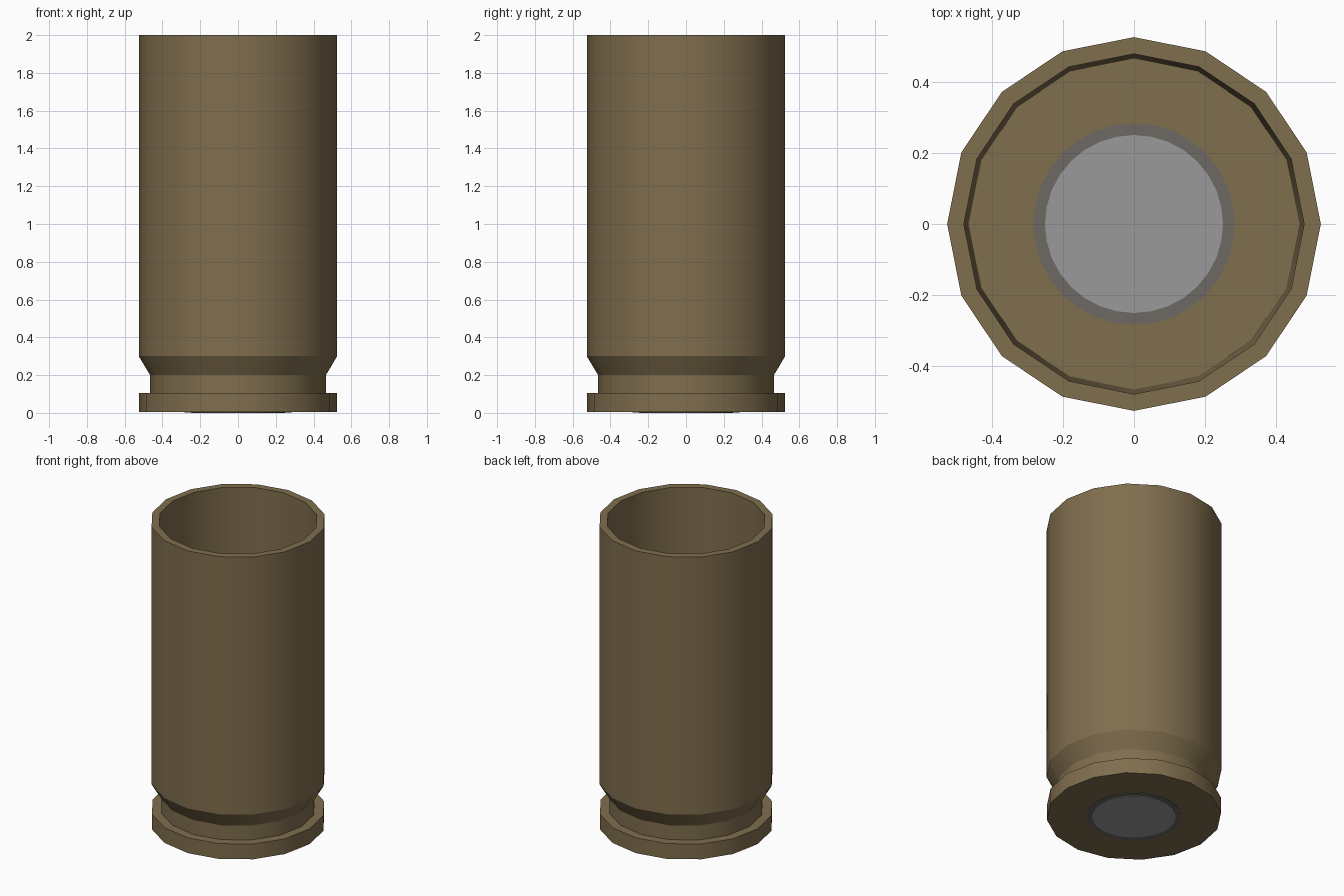
import bpy, bmesh, math

if "Cube" in bpy.data.objects:
    bpy.data.objects.remove(bpy.data.objects["Cube"])


def material(name, rgb):
    m = bpy.data.materials.new(name)
    m.diffuse_color = (*rgb, 1.0)
    m.use_nodes = True
    m.node_tree.nodes["Principled BSDF"].inputs["Base Color"].default_value = m.diffuse_color
    return m


def lathe(name, profile, sides, mat):
    """Revolve (radius, z) points round the z axis and cap both ends."""
    bm = bmesh.new()
    rings = []
    for r, z in profile:
        rings.append([bm.verts.new((r * math.cos(2 * math.pi * i / sides),
                                    r * math.sin(2 * math.pi * i / sides), z))
                      for i in range(sides)])
    for a, b in zip(rings, rings[1:]):
        for i in range(sides):
            j = (i + 1) % sides
            bm.faces.new((a[i], a[j], b[j], b[i]))
    bm.faces.new(rings[0][::-1])
    bm.faces.new(rings[-1])
    bmesh.ops.recalc_face_normals(bm, faces=bm.faces)
    me = bpy.data.meshes.new(name)
    bm.to_mesh(me)
    bm.free()
    me.materials.append(mat)
    ob = bpy.data.objects.new(name, me)
    bpy.context.collection.objects.link(ob)
    bpy.ops.object.select_all(action='DESELECT')
    ob.select_set(True)
    bpy.context.view_layer.objects.active = ob
    bpy.ops.object.shade_smooth_by_angle(angle=math.radians(30))
    return ob


brass = material("brass", (0.216, 0.156, 0.076))
steel = material("primer grey", (0.328, 0.322, 0.322))
dark = material("dark grey", (0.153, 0.138, 0.127))

FLOOR = 0.22

# Hollow case: rim, extractor groove, taper, wall, mouth, inner wall, floor
lathe("case", [(0.523, 0.004), (0.523, 0.105), (0.465, 0.105), (0.465, 0.2),
               (0.525, 0.3), (0.525, 2.0), (0.478, 2.0), (0.465, FLOOR)],
      16, brass)

# Primer pocket ring and primer, showing on the base and on the inner floor
lathe("primer_ring", [(0.283, 0.002), (0.283, FLOOR + 0.002)], 32, dark)
lathe("primer", [(0.25, 0.0), (0.25, FLOOR + 0.004)], 32, steel)
